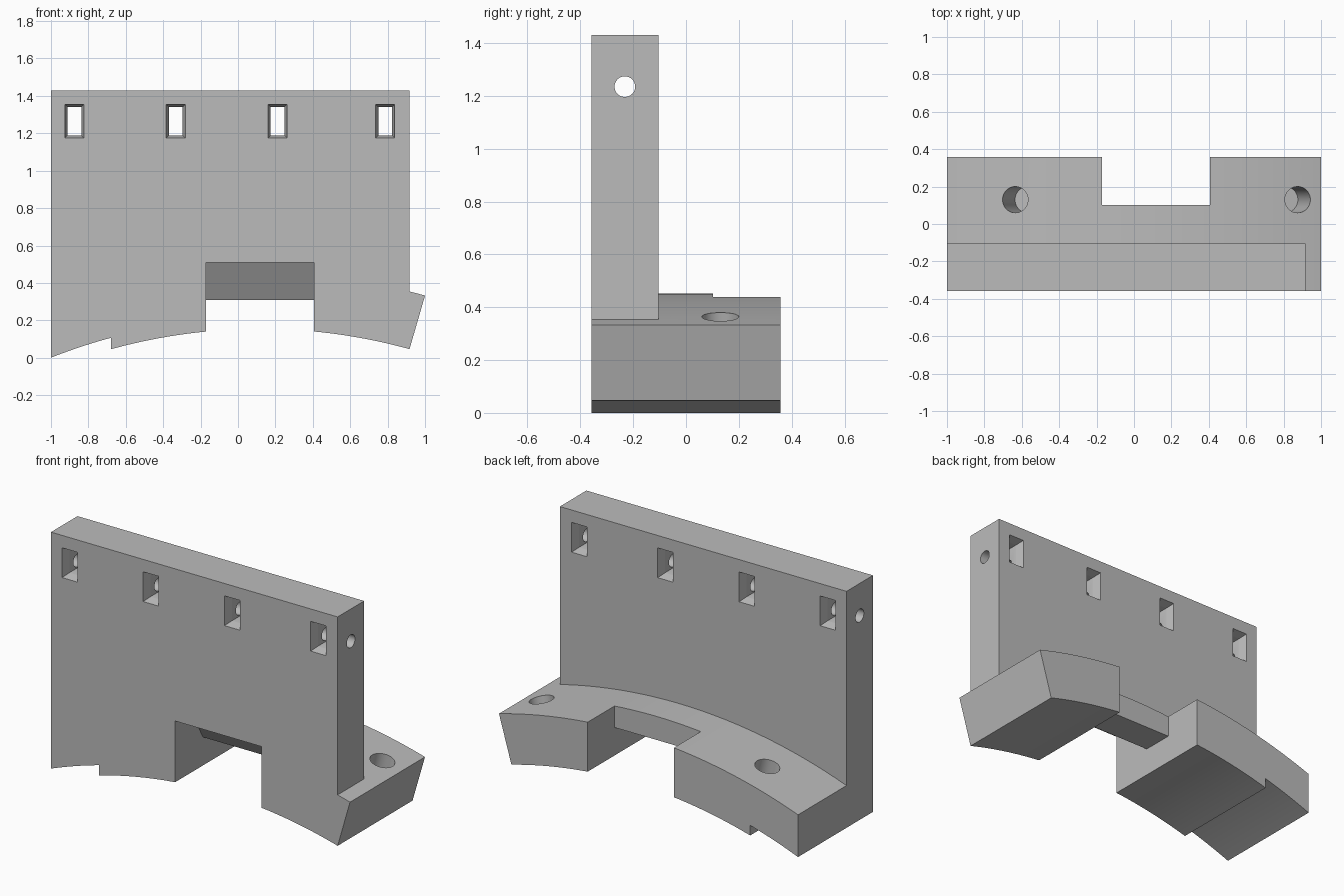
import bpy, bmesh, math
from mathutils import Matrix, Vector

cube = bpy.data.objects.get("Cube")
if cube:
    bpy.data.objects.remove(cube, do_unlink=True)

grey = bpy.data.materials.new("plain grey")
grey.use_nodes = True
colour = (0.5, 0.5, 0.5, 1)
grey.diffuse_color = colour
grey.node_tree.nodes["Principled BSDF"].inputs["Base Color"].default_value = colour

CX, CZ = 0.12, -2.843                         # common centre of all arcs
R_TOP, R_STEP, R_LOW = 3.295, 3.056, 2.997
FRONT, PLATE_BACK, BACK = -0.358, -0.105, 0.358
PLATE_RIGHT = 0.917


def finish(name, bm):
    bmesh.ops.recalc_face_normals(bm, faces=bm.faces)
    mesh = bpy.data.meshes.new(name)
    bm.to_mesh(mesh)
    bm.free()
    mesh.materials.append(grey)
    ob = bpy.data.objects.new(name, mesh)
    bpy.context.collection.objects.link(ob)
    return ob


def loft(name, rings):
    """Closed solid through rings with equal point counts."""
    bm = bmesh.new()
    loops = [[bm.verts.new(p) for p in ring] for ring in rings]
    n = len(loops[0])
    for a, b in zip(loops, loops[1:]):
        for i in range(n):
            j = (i + 1) % n
            bm.faces.new((a[i], a[j], b[j], b[i]))
    bm.faces.new(loops[0])
    bm.faces.new(loops[-1])
    return finish(name, bm)


def rod(name, radius, start, end):
    """Cylinder between two points."""
    start, end = Vector(start), Vector(end)
    axis = end - start
    turn = axis.to_track_quat('Z', 'Y').to_matrix().to_4x4()
    bm = bmesh.new()
    bmesh.ops.create_cone(bm, cap_ends=True, segments=48, radius1=radius,
                          radius2=radius, depth=axis.length,
                          matrix=Matrix.Translation((start + end) / 2) @ turn)
    return finish(name, bm)


def combine(target, tool, operation):
    mod = target.modifiers.new(operation, 'BOOLEAN')
    mod.operation, mod.solver, mod.object = operation, 'EXACT', tool
    bpy.ops.object.select_all(action='DESELECT')
    target.select_set(True)
    bpy.context.view_layer.objects.active = target
    bpy.ops.object.modifier_apply(modifier=mod.name)
    bpy.data.objects.remove(tool, do_unlink=True)


def arc(radius, x0, x1, steps):
    """Points on an arc about the common centre, between two x positions."""
    a0, a1 = (math.asin((x - CX) / radius) for x in (x0, x1))
    angles = [a0 + (a1 - a0) * i / steps for i in range(steps + 1)]
    return [(CX + radius * math.sin(a), CZ + radius * math.cos(a)) for a in angles]


# Curved foot with a stepped underside
profile = (arc(R_STEP, -1, -0.68, 10) + arc(R_LOW, -0.68, PLATE_RIGHT, 48)
           + arc(R_TOP, 1, -1, 60))
bracket = loft("bracket", [[(x, y, z) for x, z in profile] for y in (FRONT, BACK)])

# Upright plate
corners = [(-1, 0.15), (PLATE_RIGHT, 0.15), (PLATE_RIGHT, 1.43), (-1, 1.43)]
plate = loft("plate", [[(x, y, z) for x, z in corners] for y in (FRONT, PLATE_BACK)])
combine(bracket, plate, 'UNION')

# Central notch: sloped relief at the front, open slot at the back
notch = [(-0.5, -0.1), (-0.5, 0.51), (-0.21, 0.51), (-0.09, 0.31),
         (0.102, 0.31), (0.102, 0.6), (0.5, 0.6), (0.5, -0.1)]
combine(bracket, loft("notch_cutter", [[(x, y, z) for y, z in notch]
                                       for x in (-0.17, 0.407)]), 'DIFFERENCE')

# Windows with rounded mouths on both sides
mid, half, mouth, flare = (FRONT + PLATE_BACK) / 2, (PLATE_BACK - FRONT) / 2, 0.05, 0.014
stations = [(-half - 0.02, flare)]
for i in range(9):
    t = math.pi / 2 * i / 8
    stations.append((-half + mouth * math.sin(t), flare * (1 - math.cos(math.pi / 2 - t))))
stations += [(-y, grow) for y, grow in reversed(stations)]
for cx in (-0.875, -0.333, 0.212, 0.787):
    rings = []
    for y, grow in stations:
        w, h = 0.037 + grow, 0.076 + grow
        rings.append([(cx + sx * w, mid + y, 1.265 + sz * h)
                      for sx, sz in ((-1, -1), (1, -1), (1, 1), (-1, 1))])
    combine(bracket, loft("window_cutter", rings), 'DIFFERENCE')

# Cross bore along the plate
combine(bracket, rod("bore_cutter", 0.039, (-1.1, mid, 1.235), (1.1, mid, 1.235)),
        'DIFFERENCE')

# Blind radial holes in the foot
for side in (-1, 1):
    a = side * math.asin(0.755 / R_TOP)
    ends = [(CX + r * math.sin(a), 0.13, CZ + r * math.cos(a))
            for r in (R_LOW + 0.006, R_TOP + 0.1)]
    combine(bracket, rod("hole_cutter", 0.07, *ends), 'DIFFERENCE')

bpy.ops.object.select_all(action='DESELECT')
bracket.select_set(True)
bpy.context.view_layer.objects.active = bracket
bpy.ops.object.shade_smooth_by_angle(angle=math.radians(25))
